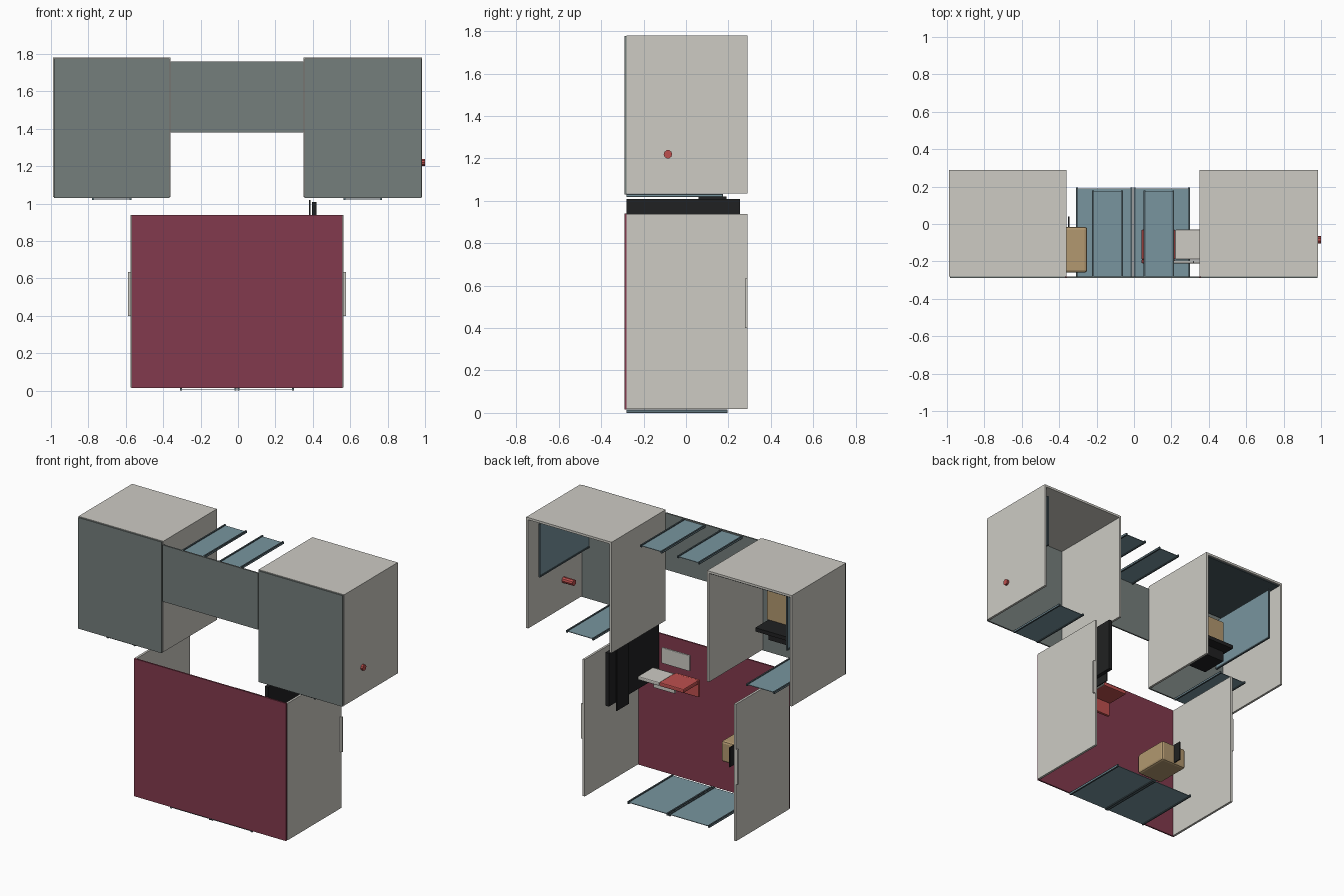
import bpy, bmesh, math
from mathutils import Matrix, Vector

if "Cube" in bpy.data.objects:
    bpy.data.objects.remove(bpy.data.objects["Cube"])


def material(name, rgb):
    m = bpy.data.materials.new(name)
    lin = [((c / 255 + 0.055) / 1.055) ** 2.4 for c in rgb]
    m.diffuse_color = (*lin, 1)
    m.use_nodes = True
    m.node_tree.nodes["Principled BSDF"].inputs["Base Color"].default_value = m.diffuse_color
    return m


WALL = material("pale_wall", (205, 203, 196))
SLATE = material("slate_grey", (117, 126, 124))
MAROON = material("maroon", (130, 58, 77))
BLUE = material("glass_blue", (120, 149, 159))
FRAME = material("dark_frame", (72, 88, 94))
TAN = material("tan_wood", (178, 152, 112))
RED = material("red", (190, 80, 78))
BLACK = material("black", (32, 33, 34))


def finish(name, bm, mat):
    me = bpy.data.meshes.new(name)
    bm.to_mesh(me)
    bm.free()
    ob = bpy.data.objects.new(name, me)
    me.materials.append(mat)
    bpy.context.collection.objects.link(ob)
    return ob


def box(name, mat, x, y, z, bevel=0):
    """Box from (min, max) ranges on each axis."""
    bm = bmesh.new()
    size = Vector((x[1] - x[0], y[1] - y[0], z[1] - z[0]))
    mid = Vector((sum(x) / 2, sum(y) / 2, sum(z) / 2))
    bmesh.ops.create_cube(bm, size=1, matrix=Matrix.Translation(mid) @ Matrix.Diagonal((*size, 1)))
    ob = finish(name, bm, mat)
    if bevel:
        mod = ob.modifiers.new("bevel", 'BEVEL')
        mod.width, mod.segments = bevel, 2
    return ob


def window(name, x, y, z, rail=0.01):
    """Flat glass sheet with a dark rail along both long sides."""
    zc = sum(z) / 2
    box(name + "_glass", BLUE, x, y, (zc - 0.002, zc + 0.002))
    for side, x0 in (("left", x[0]), ("right", x[1] - rail)):
        box(f"{name}_{side}_rail", FRAME, (x0, x0 + rail), (y[0], y[1] + 0.005), z)


DEPTH = (-0.28, 0.29)
FRONT = (-0.29, -0.28)
T = 0.015

# upper cabins: open at the back and underneath
for side, x0, x1 in (("left", -0.99, -0.36), ("right", 0.35, 0.985)):
    n = side + "_cabin"
    box(n + "_front", SLATE, (x0 + 0.005, x1 - 0.005), FRONT, (1.03, 1.777))
    box(n + "_wall_a", WALL, (x0, x0 + T), DEPTH, (1.035, 1.765))
    box(n + "_wall_b", WALL, (x1 - T, x1), DEPTH, (1.035, 1.765))
    box(n + "_roof", WALL, (x0, x1), DEPTH, (1.765, 1.78))

# connecting panel between the cabins
box("bridge_panel", SLATE, (-0.36, 0.35), FRONT, (1.38, 1.76))

# lower room: maroon front, two side walls
box("lower_front", MAROON, (-0.57, 0.56), FRONT, (0.015, 0.94))
box("lower_left_wall", WALL, (-0.575, -0.56), DEPTH, (0.018, 0.938))
box("lower_right_wall", WALL, (0.55, 0.565), DEPTH, (0.018, 0.938))
box("left_handle", WALL, (-0.587, -0.565), (0.278, 0.289), (0.4, 0.635))
box("right_handle", WALL, (0.555, 0.578), (0.278, 0.289), (0.4, 0.635))

# horizontal windows
window("lower_window_left", (-0.31, -0.008), (-0.28, 0.19), (0.0, 0.016))
window("lower_window_right", (-0.002, 0.3), (-0.28, 0.19), (0.0, 0.016))
window("cabin_window_left", (-0.78, -0.57), (-0.28, 0.17), (1.018, 1.032))
window("cabin_window_right", (0.565, 0.77), (-0.28, 0.17), (1.018, 1.032))
window("bridge_window_left", (-0.225, -0.06), (-0.28, 0.175), (1.742, 1.757))
window("bridge_window_right", (0.052, 0.215), (-0.28, 0.175), (1.742, 1.757))

# upright windows inside the cabins
for side, s in (("left", -1), ("right", 1)):
    xs = sorted((s * 0.918, s * 0.922))
    xr = sorted((s * 0.914, s * 0.926))
    box(side + "_upright_glass", BLUE, xs, (-0.28, 0.24), (1.38, 1.73))
    box(side + "_upright_rail_low", FRAME, xr, (-0.28, 0.245), (1.375, 1.385))
    box(side + "_upright_rail_back", FRAME, xr, (0.238, 0.246), (1.38, 1.735))
box("left_ceiling_panel", FRAME, (-0.97, -0.38), (-0.27, 0.28), (1.758, 1.764))

# red peg through the right cabin wall
bm = bmesh.new()
bmesh.ops.create_cone(bm, cap_ends=True, segments=10, radius1=0.02, radius2=0.02, depth=0.11,
                      matrix=Matrix.Translation((0.945, -0.085, 1.22)) @ Matrix.Rotation(math.pi / 2, 4, 'Y'))
finish("red_peg", bm, RED)

# black screen beside the lower right wall
box("screen_body", BLACK, (0.395, 0.42), (-0.28, 0.255), (0.65, 1.008))
box("screen_leaf", BLACK, (0.38, 0.387), (0.06, 0.19), (0.6, 1.02))

# pale and red seats
box("pale_seat", WALL, (0.22, 0.38), (-0.19, -0.03), (0.725, 0.75), 0.006)
box("pale_seat_apron", WALL, (0.22, 0.38), (-0.21, -0.195), (0.61, 0.74), 0.004)
box("pale_back", WALL, (0.11, 0.32), (-0.21, -0.195), (0.79, 0.895), 0.004)
box("red_seat", RED, (0.04, 0.22), (-0.19, -0.03), (0.725, 0.752), 0.006)
box("red_seat_apron", RED, (0.04, 0.22), (-0.21, -0.19), (0.635, 0.75), 0.006)

# tan cupboard with black flap
box("tan_cupboard", TAN, (-0.44, -0.25), (-0.26, -0.015), (0.35, 0.49), 0.014)
box("cupboard_flap", BLACK, (-0.354, -0.346), (-0.02, 0.04), (0.36, 0.49))

# desk inside the left cabin
box("desk_top", BLACK, (-0.78, -0.55), (-0.2, 0.05), (1.33, 1.355))
box("desk_base", BLACK, (-0.76, -0.6), (-0.2, -0.02), (1.26, 1.33))
box("desk_back", TAN, (-0.82, -0.54), (-0.11, -0.09), (1.355, 1.6))
